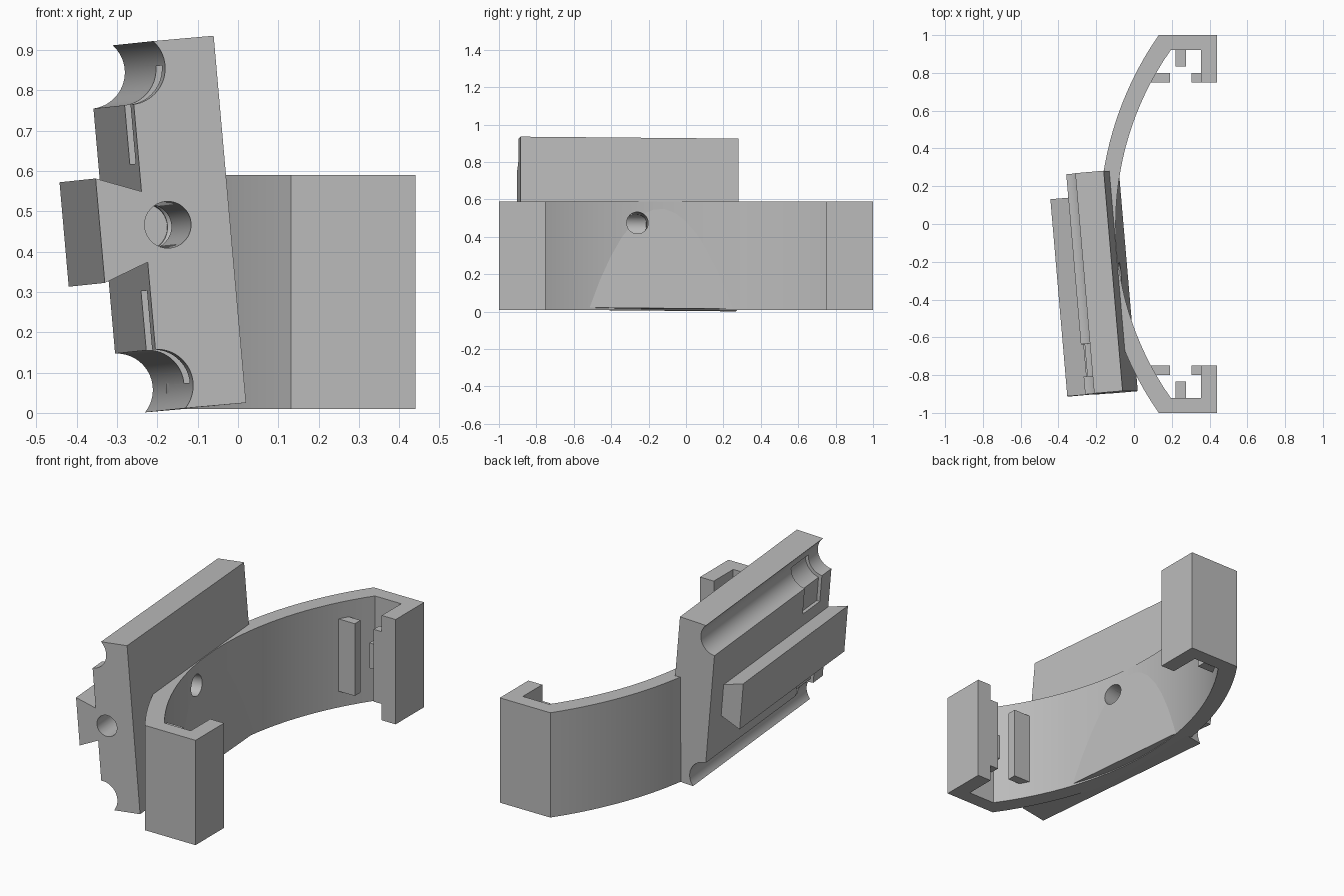
import bpy, bmesh
from math import sin, cos, radians, sqrt
from mathutils import Matrix, Vector

cube = bpy.data.objects.get("Cube")
if cube:
    bpy.data.objects.remove(cube)

grey = bpy.data.materials.new("plain_grey")
grey.use_nodes = True
grey.diffuse_color = (0.5, 0.5, 0.5, 1)
grey.node_tree.nodes["Principled BSDF"].inputs["Base Color"].default_value = (0.5, 0.5, 0.5, 1)


def prism(name, points, a, b, axis="Z", frame=Matrix()):
    """Extrude a profile from a to b along Z (x, y) or along Y (x, z)."""
    bm = bmesh.new()
    place = (lambda p, h: (p[0], p[1], h)) if axis == "Z" else (lambda p, h: (p[0], h, p[1]))
    if axis == "X":
        place = lambda p, h: (h, p[0], p[1])
    low = [bm.verts.new(place(p, a)) for p in points]
    high = [bm.verts.new(place(p, b)) for p in points]
    bm.faces.new(low)
    bm.faces.new(high)
    n = len(points)
    for i in range(n):
        j = (i + 1) % n
        bm.faces.new((low[i], low[j], high[j], high[i]))
    bmesh.ops.recalc_face_normals(bm, faces=bm.faces)
    mesh = bpy.data.meshes.new(name)
    bm.to_mesh(mesh)
    bm.free()
    mesh.materials.append(grey)
    obj = bpy.data.objects.new(name, mesh)
    obj.matrix_world = frame
    bpy.context.collection.objects.link(obj)
    return obj


def rect(x0, x1, y0, y1):
    return [(x0, y0), (x1, y0), (x1, y1), (x0, y1)]


def arc(cx, cy, r, a0, a1, n=24):
    angles = [radians(a0 + (a1 - a0) * i / n) for i in range(n + 1)]
    return [(cx + r * cos(t), cy + r * sin(t)) for t in angles]


def boolean(target, tool, operation, remove=True):
    bpy.context.view_layer.update()
    mod = target.modifiers.new(operation.lower(), "BOOLEAN")
    mod.operation, mod.object, mod.solver = operation, tool, "EXACT"
    bpy.context.view_layer.objects.active = target
    bpy.ops.object.modifier_apply(modifier=mod.name)
    if remove:
        bpy.data.objects.remove(tool)


# Curved band with a squared hook at each end
def bow(cx, r, half, n=32):
    ys = [half - 2 * half * i / n for i in range(n + 1)]
    return [(cx - sqrt(r * r - y * y), y) for y in ys]


hook = [(0.44, 1.0), (0.44, 0.75), (0.355, 0.75), (0.355, 0.92)]
lower_hook = [(x, -y) for x, y in hook]
outer = bow(1.567, 1.75, 1.0)
inner = bow(1.503, 1.6, 0.92)
band = prism("curved_band", outer + lower_hook + inner[::-1] + hook[::-1], 0.01, 0.59)

# Lips and centre tab inside each hook
for side, s in (("left", 1), ("right", -1)):
    for part, x0, x1, y0, y1, z0, z1 in (
            ("hook_lip", 0.305, 0.37, 0.75, 0.80, 0.10, 0.50),
            ("band_lip", 0.07, 0.19, 0.75, 0.80, 0.10, 0.50),
            ("centre_tab", 0.22, 0.275, 0.835, 0.93, 0.23, 0.37)):
        piece = prism(f"{part}_{side}", rect(x0, x1, s * y0, s * y1), z0, z1)
        boolean(band, piece, "UNION")

# Tilted frame for the rail block: x across, y along, z up
along = Vector((-0.0855, 0.996, -0.009)).normalized()
across = Vector((0.9925, 0.0855, 0.0875))
across = (across - along * across.dot(along)).normalized()
up = across.cross(along)
frame = Matrix((across, along, up)).transposed().to_4x4()
frame.translation = (0.02, -0.885, 0.025)

# Block section: round grooves on both outer corners
MID, TOP, WALL = 0.457, 0.914, -0.213
GU, GV, R = -0.217, 0.852, 0.09
upper = [(0, TOP)] + arc(GU, GV, R, 43.5, -87.5)
lower = [(u, 2 * MID - v) for u, v in upper]
block = prism("rail_block", upper + lower[::-1], 0, 1.17, "Y", frame)

# Dovetail rail, a little shorter than the block
tail = [(-0.19, MID - 0.088), (WALL, MID - 0.088), (-0.324, MID - 0.13),
        (-0.324, MID + 0.13), (WALL, MID + 0.088), (-0.19, MID + 0.088)]
boolean(block, prism("dovetail_rail", tail, 0, 1.047, "Y", frame), "UNION")

# Shallow strap slots running from each wall into its groove
slot = [(-0.4, 0.615), (-0.195, 0.615)] + arc(GU, GV, R + 0.018, -78, 0) + [(-0.4, GV)]
for points in (slot, [(u, 2 * MID - v) for u, v in slot]):
    boolean(block, prism("slot_cutter", points, 0.095, 0.266, "Y", frame), "DIFFERENCE")

# Long blind hole, and the cross hole through the band that meets it
bolt = arc(-0.155, MID, 0.058, 0, 348.75, 31)
boolean(block, prism("bolt_cutter", bolt, -0.1, 0.69, "Y", frame), "DIFFERENCE")
cross = prism("cross_cutter", arc(0.627, MID, 0.058, 0, 348.75, 31), -0.155, 0.25, "X", frame)
boolean(block, cross, "DIFFERENCE", remove=False)
boolean(band, cross, "DIFFERENCE")

# Smooth the curves and keep the corners crisp
for obj in (band, block):
    bpy.ops.object.select_all(action="DESELECT")
    obj.select_set(True)
    bpy.context.view_layer.objects.active = obj
    bpy.ops.object.shade_smooth_by_angle(angle=radians(25))
